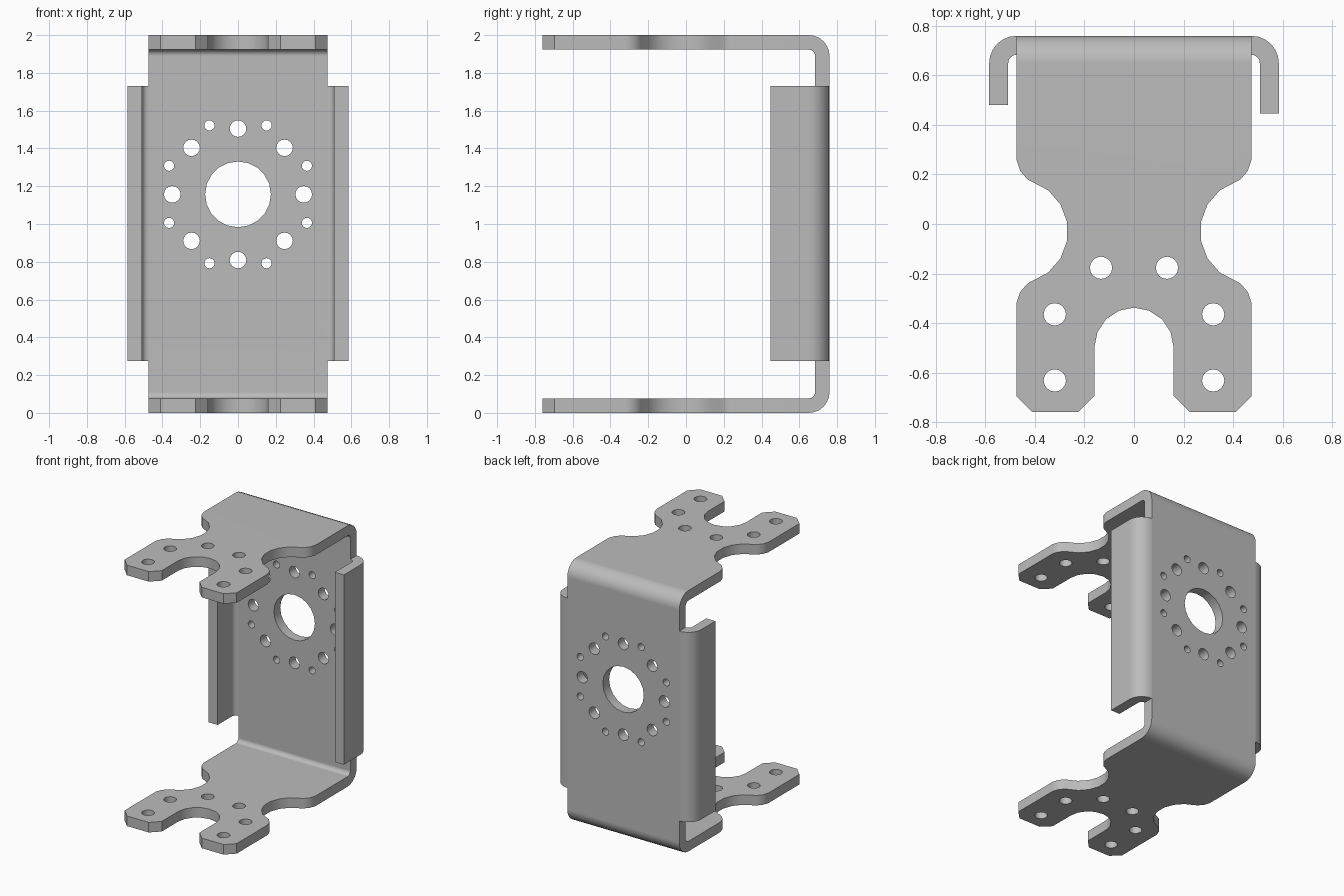
import bpy, bmesh
from math import sin, cos, radians
from mathutils import Vector

if "Cube" in bpy.data.objects:
    bpy.data.objects.remove(bpy.data.objects["Cube"], do_unlink=True)

T = 0.077            # sheet thickness
R = 0.11             # outer bend radius
BACK = 0.76          # rear face of the wall
HALF = 0.475         # half width of the channel
GREY = (0.5, 0.5, 0.5, 1)

steel = bpy.data.materials.new("steel grey")
steel.use_nodes = True
steel.diffuse_color = GREY
steel.node_tree.nodes["Principled BSDF"].inputs["Base Color"].default_value = GREY


def arc(cx, cy, r, a0, a1, n=6):
    angles = [radians(a0 + (a1 - a0) * i / n) for i in range(n + 1)]
    return [(cx + r * cos(a), cy + r * sin(a)) for a in angles]


# Place a 2D point in space with the given axis as its normal
PLACE = {
    "x": lambda a, b, d: Vector((d, a, b)),
    "y": lambda a, b, d: Vector((a, d, b)),
    "z": lambda a, b, d: Vector((a, b, d)),
}


def prisms(name, outlines, axis, lo, hi):
    bm = bmesh.new()
    for outline in outlines:
        face = bm.faces.new([bm.verts.new(PLACE[axis](a, b, lo)) for a, b in outline])
        new = bmesh.ops.extrude_face_region(bm, geom=[face])["geom"]
        verts = [v for v in new if isinstance(v, bmesh.types.BMVert)]
        bmesh.ops.translate(bm, verts=verts, vec=PLACE[axis](0, 0, hi - lo))
    bmesh.ops.recalc_face_normals(bm, faces=bm.faces)
    mesh = bpy.data.meshes.new(name)
    bm.to_mesh(mesh)
    bm.free()
    mesh.materials.append(steel)
    ob = bpy.data.objects.new(name, mesh)
    bpy.context.collection.objects.link(ob)
    return ob


def cut(ob, cutter, operation):
    mod = ob.modifiers.new("cut", "BOOLEAN")
    mod.operation, mod.solver, mod.object = operation, "EXACT", cutter
    bpy.context.view_layer.update()
    graph = bpy.context.evaluated_depsgraph_get()
    mesh = bpy.data.meshes.new_from_object(ob.evaluated_get(graph))
    ob.modifiers.clear()
    ob.data = mesh
    bpy.data.objects.remove(cutter, do_unlink=True)


def circle(x, y, r, n=16):
    return arc(x, y, r, 0, 360, n)[:-1]


def finish(ob):
    bpy.ops.object.select_all(action="DESELECT")
    ob.select_set(True)
    bpy.context.view_layer.objects.active = ob
    bpy.ops.object.shade_smooth_by_angle(angle=radians(35))
    ob.modifiers.new("flat face normals", "WEIGHTED_NORMAL").keep_sharp = True


# Bent channel: wall with a top and a bottom arm
bend = BACK - R
section = ([(-0.8, 2)] + arc(bend, 2 - R, R, 90, 0) + arc(bend, R, R, 0, -90)
           + [(-0.8, 0), (-0.8, T)] + arc(bend, R, R - T, -90, 0)
           + arc(bend, 2 - R, R - T, 0, 90) + [(-0.8, 2 - T)])
bracket = prisms("bracket", [section], "x", -0.6, 0.6)

# Arm outline: waist, chamfered prongs and round slot
waist = -0.03
shoulder = [(HALF, 0.26), (0.46, 0.215), (0.43, 0.18)]
side = ([(HALF, 0.9)] + shoulder + arc(0.48, waist, 0.213, 129, 231, 5)
        + [(x, 2 * waist - y) for x, y in reversed(shoulder)]
        + [(HALF, -0.695), (0.41, -0.76), (0.225, -0.76), (0.16, -0.695)]
        + arc(0, -0.498, 0.16, 0, 90, 4))
outline = side + [(-x, y) for x, y in reversed(side[:-1])]
cut(bracket, prisms("outline_cutter", [outline], "z", -0.1, 2.1), "INTERSECT")

# Arm screw holes
holes = [circle(s * x, y, 0.045) for s in (-1, 1)
         for x, y in ((0.133, -0.177), (0.32, -0.365), (0.32, -0.632))]
cut(bracket, prisms("arm_hole_cutter", holes, "z", -0.1, 2.1), "DIFFERENCE")

# Wall hub hole with two rings of screw holes
hub = 1.157
holes = [circle(0, hub, 0.174, 20)]
for i in range(8):
    for ring, r, turn in ((0.348, 0.044, 0), (0.395, 0.027, 22.5)):
        a = radians(45 * i + turn)
        holes.append(circle(ring * cos(a), hub + ring * sin(a), r))
cut(bracket, prisms("wall_hole_cutter", holes, "y", 0.6, 0.85), "DIFFERENCE")
finish(bracket)

# Curled side flanges, the right one slightly shorter
for name, s, tip in (("left_flange", 1, 0.447), ("right_flange", -1, 0.48)):
    hook = (arc(HALF, bend, R, 90, 0) + [(HALF + R, tip), (HALF + R - T, tip)]
            + arc(HALF, bend, R - T, 0, 90))
    finish(prisms(name, [[(s * x, y) for x, y in hook]], "z", 0.275, 1.73))
